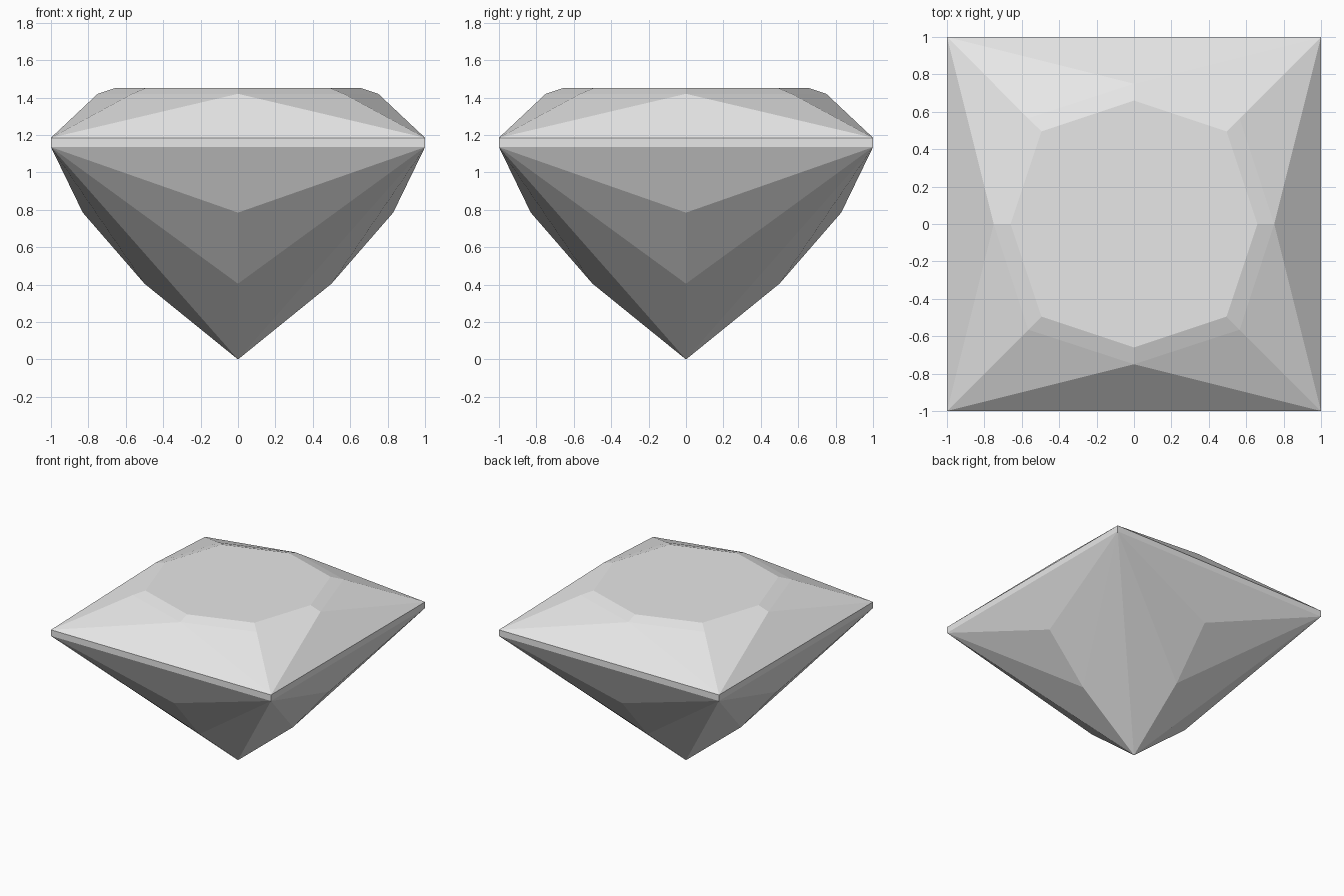
import bpy
import bmesh
from math import pi
from mathutils import Matrix, Vector

cube = bpy.data.objects.get("Cube")
if cube:
    bpy.data.objects.remove(cube, do_unlink=True)

# Stone colour
stone = bpy.data.materials.new("pale_grey_stone")
stone.use_nodes = True
colour = (0.8, 0.8, 0.8, 1)
stone.diffuse_color = colour
stone.node_tree.nodes["Principled BSDF"].inputs["Base Color"].default_value = colour

# Key points of the front quarter; the rest follows by symmetry
TABLE_Z, BREAK_Z, GIRDLE_TOP, GIRDLE_LOW = 1.45, 1.42, 1.185, 1.135
table_mid = (0, -0.66, TABLE_Z)
table_corner = (0.495, -0.495, TABLE_Z)
break_mid = (0, -0.75, BREAK_Z)
break_corner = (0.565, -0.565, BREAK_Z)
girdle_top = (1, -1, GIRDLE_TOP)
girdle_low = (1, -1, GIRDLE_LOW)
pavilion_upper = (0, -0.83, 0.785)
pavilion_lower = (0, -0.5, 0.405)
culet = (0, 0, 0)


def flip(p):
    return (-p[0], p[1], p[2])


# Facets that straddle the middle of a side
centre_facets = [
    (flip(girdle_top), girdle_top, break_mid),
    (flip(girdle_low), girdle_low, girdle_top, flip(girdle_top)),
    (flip(girdle_low), pavilion_upper, girdle_low),
]
# Facets mirrored about the middle of a side
half_facets = [
    (break_mid, break_corner, table_corner, table_mid),
    (break_mid, girdle_top, break_corner),
    (pavilion_upper, pavilion_lower, girdle_low),
    (pavilion_lower, culet, girdle_low),
]
side = centre_facets + half_facets
side += [tuple(flip(p) for p in reversed(f)) for f in half_facets]

# Turn the side facets around the stone
bm = bmesh.new()
table = []
for k in range(4):
    turn = Matrix.Rotation(k * pi / 2, 3, "Z")
    for facet in side:
        bm.faces.new([bm.verts.new(turn @ Vector(p)) for p in facet])
    table += [turn @ Vector(table_mid), turn @ Vector(table_corner)]

# Flat table on top
bm.faces.new([bm.verts.new(p) for p in table])
bmesh.ops.remove_doubles(bm, verts=bm.verts[:], dist=0.0005)
bmesh.ops.recalc_face_normals(bm, faces=bm.faces[:])

mesh = bpy.data.meshes.new("cut_gem")
bm.to_mesh(mesh)
bm.free()
mesh.materials.append(stone)
gem = bpy.data.objects.new("cut_gem", mesh)
bpy.context.collection.objects.link(gem)
